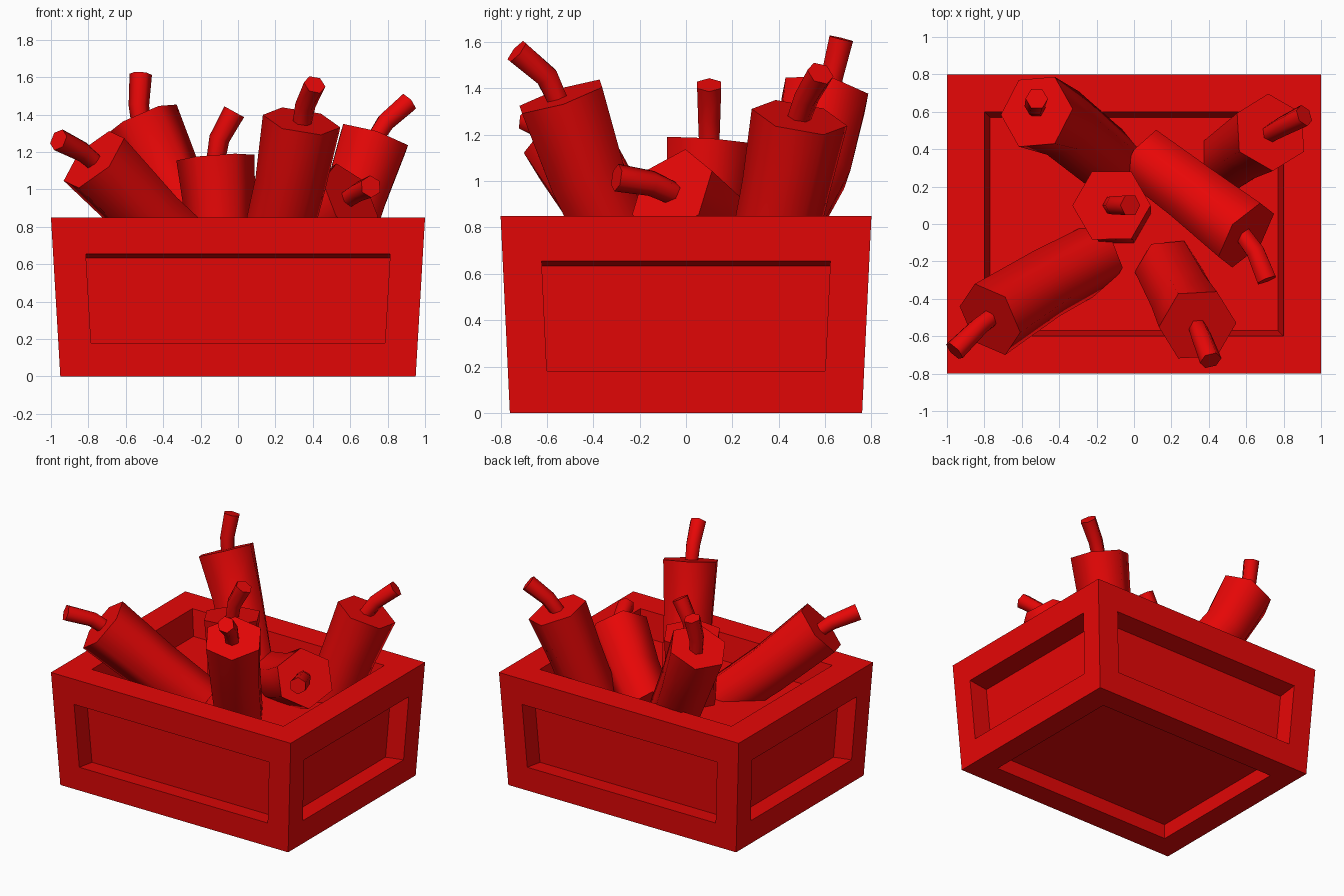
import bpy, bmesh, math
from mathutils import Vector

if "Cube" in bpy.data.objects:
    bpy.data.objects.remove(bpy.data.objects["Cube"])

red = bpy.data.materials.new("red")
red.diffuse_color = (0.8, 0.002, 0.002, 1)
red.use_nodes = True
red.node_tree.nodes["Principled BSDF"].inputs["Base Color"].default_value = red.diffuse_color


def add_object(name, bm):
    bmesh.ops.recalc_face_normals(bm, faces=bm.faces)
    mesh = bpy.data.meshes.new(name)
    bm.to_mesh(mesh)
    bm.free()
    mesh.materials.append(red)
    obj = bpy.data.objects.new(name, mesh)
    bpy.context.collection.objects.link(obj)
    return obj


def bent_tube(name, path, radii, ref):
    """Six-sided capped tube through the path; ref aims one corner."""
    pts = [Vector(p) for p in path]
    bm = bmesh.new()
    rings = []
    for i, p in enumerate(pts):
        before = (p - pts[i - 1]).normalized() if i > 0 else Vector()
        after = (pts[i + 1] - p).normalized() if i < len(pts) - 1 else Vector()
        t = (before + after).normalized()
        u = Vector(ref)
        u = (u - t * u.dot(t)).normalized()
        v = t.cross(u)
        rings.append([bm.verts.new(p + radii[i] * (u * math.cos(a) + v * math.sin(a)))
                      for a in (k * math.pi / 3 for k in range(6))])
    for a, b in zip(rings, rings[1:]):
        for k in range(6):
            n = (k + 1) % 6
            bm.faces.new((a[k], a[n], b[n], b[k])).smooth = True
    bm.faces.new(rings[0][::-1])
    bm.faces.new(rings[-1])
    return add_object(name, bm)


# Crate: tapered box with a recessed panel on every face
def half_size(z):
    return 0.95 + 0.05 * z / 0.85, 0.76 + 0.04 * z / 0.85


bm = bmesh.new()
bmesh.ops.create_cube(bm, size=2)
for v in bm.verts:
    z = 0.85 if v.co.z > 0 else 0
    hx, hy = half_size(z)
    v.co = (v.co.x * hx, v.co.y * hy, z)
bm.normal_update()
for f in list(bm.faces):
    n = f.normal.copy()
    if abs(n.z) > 0.9:
        # open top and underside
        rim, taper, depth = (0.2, 0.03, 0.19) if n.z > 0 else (0.18, 0.015, 0.1)
        bmesh.ops.inset_individual(bm, faces=[f], thickness=rim, use_even_offset=True)
        bmesh.ops.inset_individual(bm, faces=[f], thickness=taper, depth=-depth,
                                   use_even_offset=True)
        continue
    # side panel, pushed straight in and slightly down
    bmesh.ops.inset_individual(bm, faces=[f], thickness=0.17, use_even_offset=True)
    for v in f.verts:
        z = 0.655 if v.co.z > 0.4 else 0.18
        hx, hy = half_size(z)
        if abs(n.x) > 0.5:
            hy -= 0.168
        else:
            hx -= 0.175
        v.co = (math.copysign(hx, v.co.x), math.copysign(hy, v.co.y), z)
    outline = {v: v.co.copy() for v in f.verts}
    bmesh.ops.inset_individual(bm, faces=[f], thickness=0.001)
    push = Vector((-round(n.x) * 0.15, -round(n.y) * 0.15, -0.02))
    bmesh.ops.translate(bm, verts=f.verts, vec=push)
add_object("crate", bm)

# Sticks: body path (base, bend, top), fuse path, corner direction
X, Y, Z = (1, 0, 0), (0, 1, 0), (0, 0, 1)
sticks = {
    "back_left": ([(-0.1, 0.31, 0.62), (-0.38, 0.54, 1.06), (-0.52, 0.6, 1.37)],
                  [(-0.52, 0.62, 1.35), (-0.53, 0.63, 1.45), (-0.52, 0.67, 1.615)], X),
    "front_left": ([(-0.19, -0.17, 0.6), (-0.47, -0.32, 0.85), (-0.77, -0.51, 1.16)],
                   [(-0.75, -0.49, 1.13), (-0.83, -0.55, 1.2), (-0.96, -0.68, 1.265)], X),
    "centre": ([(-0.09, 0.05, 0.6), (-0.1, 0.08, 0.9), (-0.12, 0.1, 1.17)],
               [(-0.12, 0.1, 1.15), (-0.1, 0.1, 1.27), (-0.02, 0.1, 1.415)], X),
    "front_right": ([(0.18, -0.24, 0.62), (0.28, -0.43, 1.03), (0.34, -0.54, 1.365)],
                    [(0.34, -0.55, 1.34), (0.36, -0.6, 1.45), (0.41, -0.73, 1.56)], X),
    "right": ([(0.05, 0.36, 0.65), (0.33, 0.15, 0.78), (0.6, -0.06, 0.95)],
              [(0.57, -0.04, 0.94), (0.65, -0.15, 0.99), (0.71, -0.3, 1.015)], Z),
    "back_right": ([(0.52, 0.35, 0.6), (0.63, 0.43, 0.97), (0.73, 0.49, 1.275)],
                   [(0.72, 0.48, 1.25), (0.79, 0.52, 1.36), (0.91, 0.58, 1.465)], Y),
}
for name, (body, fuse, ref) in sticks.items():
    bent_tube(name + "_stick", body, (0.18, 0.19, 0.21), ref)
    bent_tube(name + "_fuse", fuse, (0.05, 0.055, 0.06), ref)
